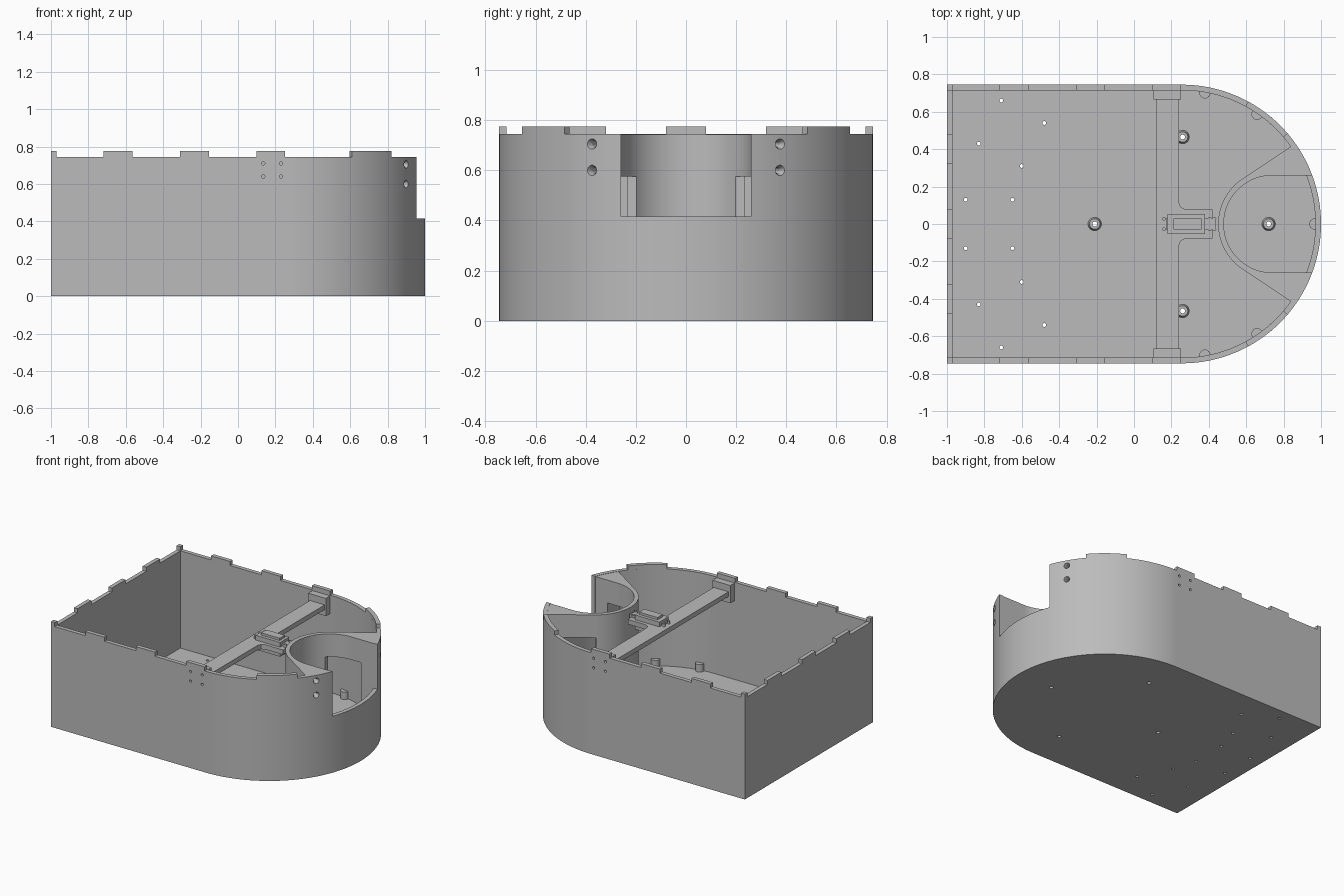
import bpy, bmesh
from math import cos, sin, pi, radians, degrees, atan2
from mathutils import Vector, Matrix

if "Cube" in bpy.data.objects:
    bpy.data.objects.remove(bpy.data.objects["Cube"])

grey = bpy.data.materials.new("plain grey")
grey.use_nodes = True
COLOUR = (0.5, 0.5, 0.5, 1)
grey.diffuse_color = COLOUR
grey.node_tree.nodes["Principled BSDF"].inputs["Base Color"].default_value = COLOUR

CX, R, WALL, FLOOR, TOP, TOOTH = 0.255, 0.745, 0.03, 0.03, 0.745, 0.775


def finish(name, bm):
    bmesh.ops.recalc_face_normals(bm, faces=bm.faces)
    mesh = bpy.data.meshes.new(name)
    bm.to_mesh(mesh)
    bm.free()
    mesh.materials.append(grey)
    ob = bpy.data.objects.new(name, mesh)
    bpy.context.collection.objects.link(ob)
    return ob


def add_prism(bm, pts, z0, z1):
    base = bm.faces.new([bm.verts.new((x, y, z0)) for x, y in pts])
    ext = bmesh.ops.extrude_face_region(bm, geom=[base])["geom"]
    bmesh.ops.translate(bm, vec=(0, 0, z1 - z0),
                        verts=[g for g in ext if isinstance(g, bmesh.types.BMVert)])


def prism(name, pts, z0, z1):
    bm = bmesh.new()
    add_prism(bm, pts, z0, z1)
    return finish(name, bm)


def rect(x0, x1, y0, y1):
    return [(x0, y0), (x1, y0), (x1, y1), (x0, y1)]


def box(name, x0, x1, y0, y1, z0, z1):
    return prism(name, rect(x0, x1, y0, y1), z0, z1)


def arc(cx, r, a0, a1, n):
    return [(cx + r * cos(radians(a0 + (a1 - a0) * i / n)),
             r * sin(radians(a0 + (a1 - a0) * i / n))) for i in range(n + 1)]


def cone(name, p, r0, r1, h, axis=(0, 0, 1)):
    bm = bmesh.new()
    rot = Vector((0, 0, 1)).rotation_difference(Vector(axis)).to_matrix().to_4x4()
    bmesh.ops.create_cone(bm, cap_ends=True, segments=24, radius1=r0, radius2=r1, depth=h,
                          matrix=Matrix.Translation(p) @ rot)
    return finish(name, bm)


def cut(ob, cutters):
    for c in cutters:
        mod = ob.modifiers.new("cut", "BOOLEAN")
        mod.operation, mod.solver, mod.object = "DIFFERENCE", "EXACT", c
        bpy.context.view_layer.objects.active = ob
        bpy.ops.object.modifier_apply(modifier=mod.name)


def drop(cutters):
    for c in cutters:
        bpy.data.objects.remove(c)


def outline(inset):
    x, r = -1 + inset, R - inset
    return [(x, -r)] + arc(CX, r, -90, 90, 72) + [(x, r)]


# Outer shell and floor plate
shell = prism("outer_shell", outline(0), 0, TOP)
tools = [prism("cavity_cutter", outline(WALL), FLOOR, 1),
         box("notch_cutter", 0.8, 1.2, -0.26, 0.26, 0.415, 1)]
mounts = [(-0.21, 0), (0.72, 0), (0.26, 0.465), (0.26, -0.465)]
floor_holes = [(-0.71, 0.66), (-0.83, 0.43), (-0.48, 0.54), (-0.6, 0.31), (-0.9, 0.13), (-0.65, 0.13)]
for s in (1, -1):
    for x, y in floor_holes:
        tools.append(cone("hole_cutter", (x, s * y, 0), 0.01, 0.01, 0.2))
    for z in (0.64, 0.71):
        for x in (0.135, 0.23):
            tools.append(cone("hole_cutter", (x, s * R, z), 0.009, 0.009, 0.2, (0, 1, 0)))
for x, y in mounts:
    tools.append(cone("hole_cutter", (x, y, 0), 0.013, 0.013, 0.2))

# Countersunk screw holes either side of the notch
screw_tools = []
for s in (1, -1):
    a = s * atan2(0.375, 0.644)
    d = Vector((cos(a), sin(a), 0))
    for z in (0.6, 0.705):
        p = Vector((CX, 0, z)) + d * R
        screw_tools.append(cone("screw_cutter", p, 0.012, 0.012, 0.16, d))
        screw_tools.append(cone("sink_cutter", p, 0.012, 0.03, 0.04, d))
cut(shell, tools + screw_tools)

# Interlocking teeth along the rim
bm = bmesh.new()
for s in (1, -1):
    y0, y1 = sorted((s * R, s * (R - WALL)))
    for x0, x1 in ((-1, -0.97), (-0.72, -0.565), (-0.31, -0.155), (0.1, 0.25)):
        add_prism(bm, rect(x0, x1, y0, y1), TOP, TOOTH)
    add_prism(bm, arc(CX, R, s * 40.5, s * 61.5, 16) + arc(CX, R - WALL, s * 61.5, s * 40.5, 16),
              TOP, TOOTH)
for y in (-0.4, 0, 0.4):
    add_prism(bm, rect(-1, -1 + WALL, y - 0.08, y + 0.08), TOP, TOOTH)
finish("rim_teeth", bm)

# Curved pocket wall with wedge shoulders joining the shell
PX, PR = 0.74, 0.26
pts = (arc(CX, R - 0.025, 21.2, 35.3, 8) + arc(PX, PR + 0.03, 125, 235, 32)
       + arc(CX, R - 0.025, -35.3, -21.2, 8) + arc(PX, PR, 270, 90, 48))
pocket = prism("pocket_wall", pts, FLOOR - 0.005, TOP - 0.002)
tunnel = box("tunnel_cutter", 0.57, 0.82, -0.6, 0.6, 0, 0.575)
cut(pocket, [tunnel] + screw_tools)
drop(tools + screw_tools + [tunnel])

# Ringed floor mounts
for x, y in mounts:
    ring = cone("floor_mount", (x, y, 0.045), 0.037, 0.028, 0.04)
    bore = cone("bore_cutter", (x, y, 0.045), 0.013, 0.013, 0.2)
    cut(ring, [bore])
    drop([bore])

# Small bosses where the wall meets the floor
for deg in (0, 55.5, -55.5, 80, -80):
    a = radians(deg)
    cone("wall_boss", (CX + 0.712 * cos(a), 0.712 * sin(a), 0.055), 0.03, 0.03, 0.06)

# Cross beam with flared centre tab
tab = [(0.12, -0.71), (0.24, -0.71), (0.24, -0.115), (0.25, -0.09), (0.275, -0.077), (0.42, -0.077)]
beam = prism("cross_beam", tab + [(x, -y) for x, y in reversed(tab)], 0.655, 0.69)
for s in (1, -1):
    y0, y1 = sorted((s * 0.665, s * 0.716))
    box("beam_bracket", 0.105, 0.25, y0, y1, 0.61, 0.74)

# Actuator carried on the beam
box("actuator_flange", 0.17, 0.435, -0.03, 0.03, 0.685, 0.705)
box("actuator_body", 0.18, 0.38, -0.053, 0.053, 0.62, 0.725)
box("actuator_cap", 0.21, 0.36, -0.03, 0.03, 0.72, 0.742)
for x in (0.16, 0.405, 0.43):
    for y in (-0.028, 0.028):
        cone("actuator_screw", (x, y, 0.695), 0.01, 0.01, 0.03)

# Smooth the curves, keep hard edges
bpy.ops.object.select_all(action="DESELECT")
for ob in bpy.context.collection.objects:
    if ob.type == "MESH" and ob.data.materials and ob.data.materials[0] == grey:
        ob.select_set(True)
        bpy.context.view_layer.objects.active = ob
bpy.ops.object.shade_smooth_by_angle(angle=radians(30))
